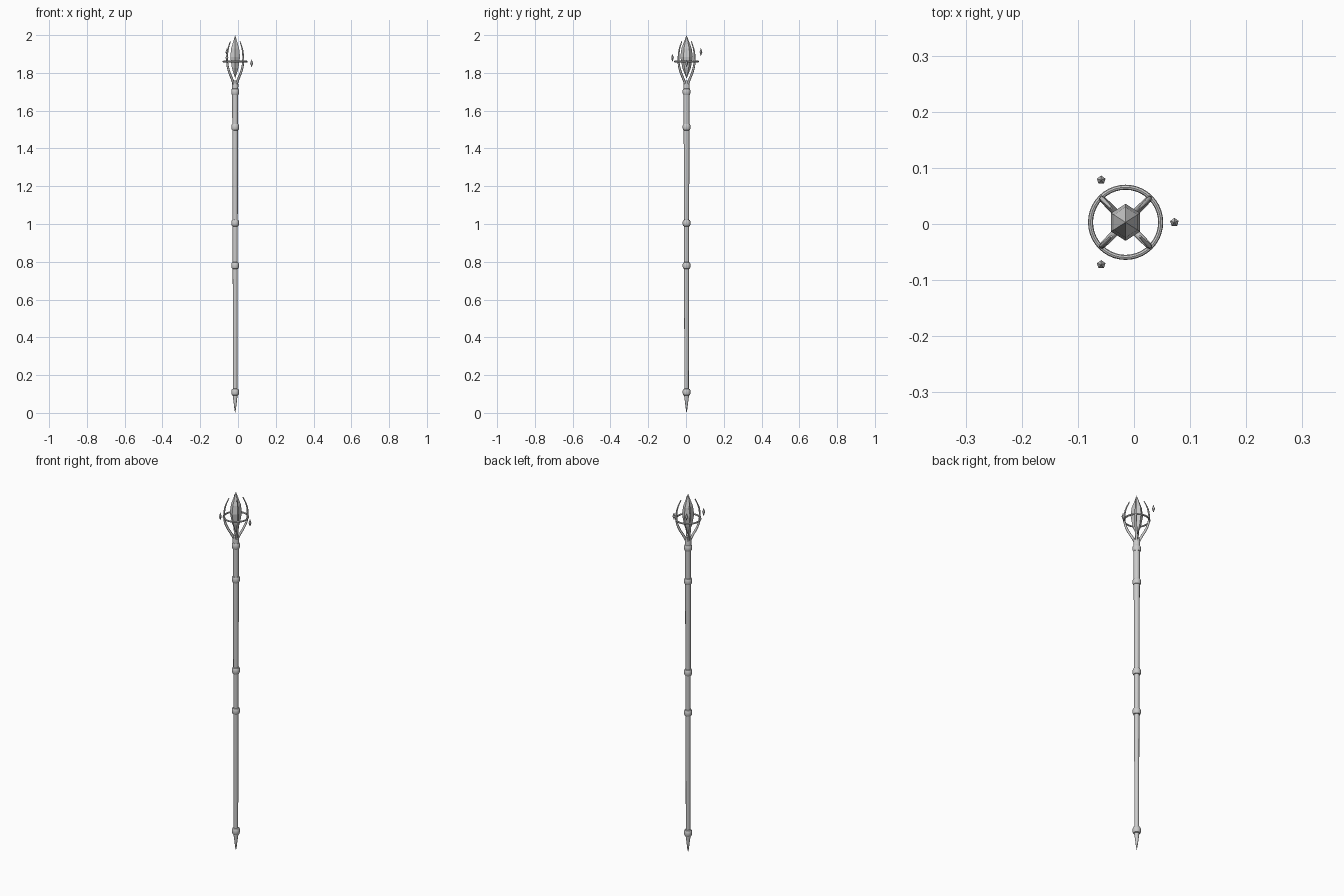
import bpy, bmesh, math

if "Cube" in bpy.data.objects:
    bpy.data.objects.remove(bpy.data.objects["Cube"])

AX, AY = -0.015, 0.003   # staff axis


def lathe(name, profile, sides, smooth=True, turn=0.0, at=(AX, AY, 0), sx=1.0):
    """Revolve (radius, z) pairs; zero radius makes a point."""
    bm = bmesh.new()
    rings = []
    for r, z in profile:
        n = sides if r > 0 else 1
        rings.append([bm.verts.new((sx * r * math.cos(turn + math.tau * i / sides),
                                    r * math.sin(turn + math.tau * i / sides), z))
                      for i in range(n)])
    for a, b in zip(rings, rings[1:]):
        for i in range(sides):
            j = (i + 1) % sides
            quad = [a[i % len(a)], a[j % len(a)], b[j % len(b)], b[i % len(b)]]
            bm.faces.new(list(dict.fromkeys(quad)))
    for ring in (rings[0], rings[-1]):
        if len(ring) > 2:
            bm.faces.new(ring)
    bmesh.ops.recalc_face_normals(bm, faces=bm.faces)
    me = bpy.data.meshes.new(name)
    bm.to_mesh(me)
    bm.free()
    ob = bpy.data.objects.new(name, me)
    bpy.context.collection.objects.link(ob)
    ob.location = at
    if smooth:
        shade(ob)
    return ob


def shade(ob):
    bpy.ops.object.select_all(action='DESELECT')
    ob.select_set(True)
    bpy.context.view_layer.objects.active = ob
    bpy.ops.object.shade_smooth_by_angle(angle=math.radians(40))


# Tapered shaft
lathe("shaft", [(0.0115, 0.10), (0.0125, 0.55), (0.0135, 1.0),
                (0.015, 1.45), (0.016, 1.70)], 12)

# Pointed foot
lathe("foot_spike", [(0, 0), (0.004, 0.02), (0.0125, 0.09), (0.0125, 0.11)], 12)

# Rounded bands along the shaft
for i, z in enumerate((0.11, 0.78, 1.005, 1.513, 1.70)):
    lathe(f"band_{i + 1}", [(0.012, z - 0.018), (0.017, z - 0.016), (0.0205, z - 0.008),
                            (0.0205, z + 0.008), (0.017, z + 0.016), (0.012, z + 0.018)], 16)

# Socket under the head
lathe("socket", [(0.016, 1.70), (0.0165, 1.74), (0.013, 1.76)], 12)

# Curved prongs holding the crystal
path = [(0.011, 1.742, 1.0), (0.022, 1.765, 1.0), (0.042, 1.80, 0.95), (0.057, 1.84, 0.85),
        (0.060, 1.875, 0.75), (0.055, 1.92, 0.6), (0.036, 1.967, 0.35)]
for k in range(4):
    a = math.pi / 4 + k * math.pi / 2
    cu = bpy.data.curves.new(f"prong_{k + 1}", 'CURVE')
    cu.dimensions = '3D'
    cu.bevel_depth = 0.0065
    cu.bevel_resolution = 2
    cu.resolution_u = 4
    cu.use_fill_caps = True
    sp = cu.splines.new('BEZIER')
    sp.bezier_points.add(len(path) - 1)
    for p, (r, z, s) in zip(sp.bezier_points, path):
        p.co = (AX + r * math.cos(a), AY + r * math.sin(a), z)
        p.radius = s
        p.handle_left_type = p.handle_right_type = 'AUTO'
    bpy.context.collection.objects.link(bpy.data.objects.new(cu.name, cu))

# Ring around the prongs
bpy.ops.mesh.primitive_torus_add(location=(AX, AY, 1.86), major_radius=0.0625,
                                 minor_radius=0.0045, major_segments=40, minor_segments=8)
ring = bpy.context.object
ring.name = "head_ring"
shade(ring)

# Six-sided crystal
lathe("crystal", [(0, 1.77), (0.022, 1.825), (0.033, 1.885), (0.027, 1.93), (0, 2.0)],
      6, False, math.pi / 2, sx=0.9)

# Floating shards
for k, z in enumerate((1.85, 1.91, 1.88)):
    a = k * math.tau / 3
    lathe(f"shard_{k + 1}", [(0, -0.022), (0.008, 0), (0, 0.022)], 5, False, math.pi / 2,
          (AX + 0.087 * math.cos(a), AY + 0.087 * math.sin(a), z))
